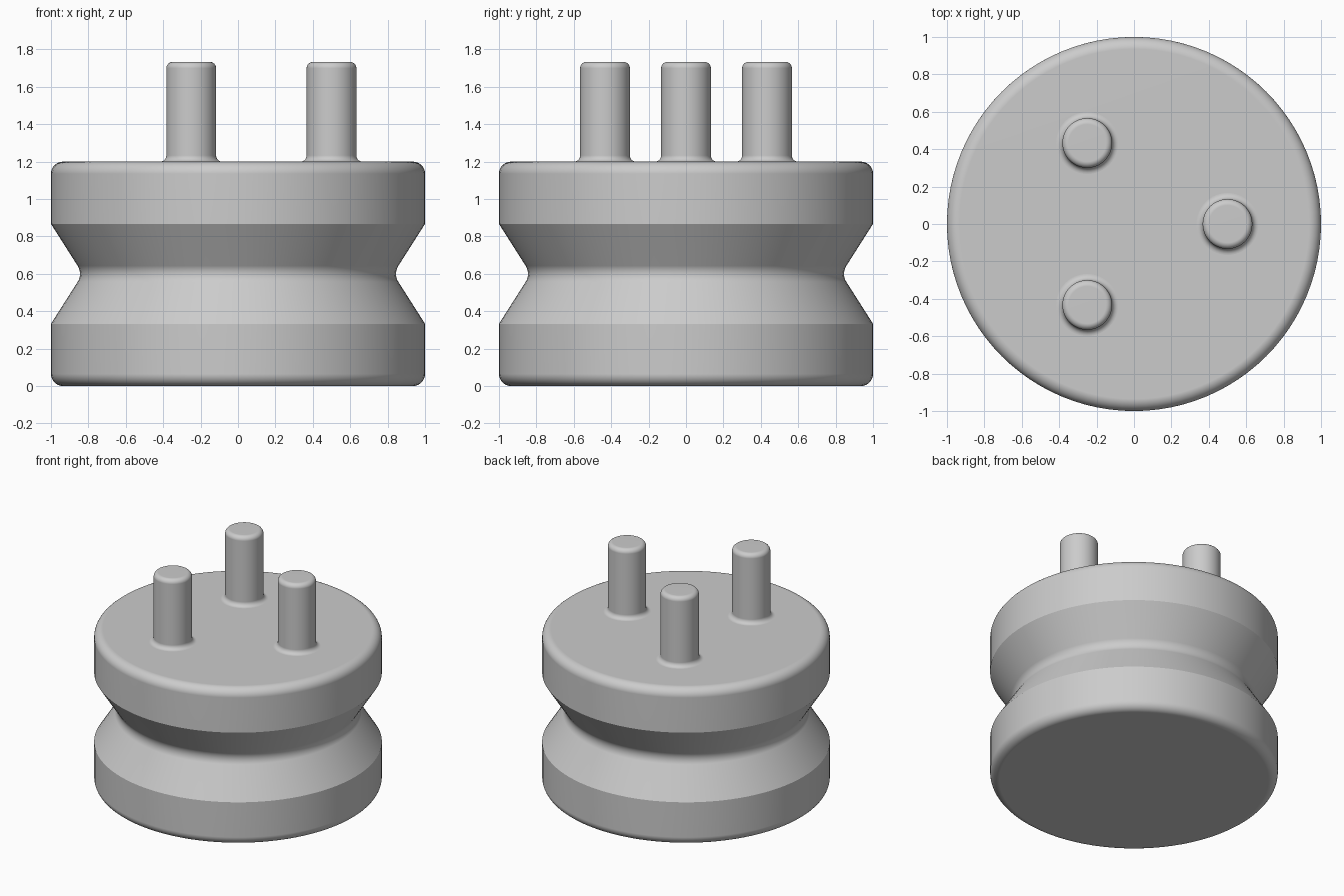
import bpy
import bmesh
from math import sin, cos, tan, pi, radians, atan2
from mathutils import Vector, Matrix

cube = bpy.data.objects.get("Cube")
if cube:
    bpy.data.objects.remove(cube, do_unlink=True)

grey = bpy.data.materials.new("plain_grey")
grey.use_nodes = True
COLOUR = (0.6, 0.6, 0.6, 1)
grey.diffuse_color = COLOUR
grey.node_tree.nodes["Principled BSDF"].inputs["Base Color"].default_value = COLOUR


def rounded(prev, corner, nxt, radius, steps=8):
    """Points of a tangent arc that rounds a profile corner."""
    p, c, n = Vector(prev), Vector(corner), Vector(nxt)
    a, b = (p - c).normalized(), (n - c).normalized()
    half = a.angle(b) / 2
    centre = c + (a + b).normalized() * (radius / sin(half))
    start = c + a * (radius / tan(half)) - centre
    end = c + b * (radius / tan(half)) - centre
    t0 = atan2(start.y, start.x)
    sweep = (atan2(end.y, end.x) - t0 + pi) % (2 * pi) - pi
    angles = [t0 + sweep * i / steps for i in range(steps + 1)]
    return [centre + radius * Vector((cos(t), sin(t))) for t in angles]


def profile(points):
    """Expand (r, z, fillet) points into a polyline."""
    out = []
    for i, (r, z, fillet) in enumerate(points):
        if fillet:
            out += rounded(points[i - 1][:2], (r, z), points[i + 1][:2], fillet)
        else:
            out.append(Vector((r, z)))
    return out


def lathe(name, points, segments, location=(0, 0, 0)):
    """Revolve a profile around z, smooth between the sharp edges."""
    bm = bmesh.new()
    verts = [bm.verts.new((p.x, 0, p.y)) for p in profile(points)]
    edges = [bm.edges.new(pair) for pair in zip(verts, verts[1:])]
    bmesh.ops.spin(bm, geom=verts + edges, cent=(0, 0, 0), axis=(0, 0, 1),
                   angle=2 * pi, steps=segments)
    bmesh.ops.remove_doubles(bm, verts=bm.verts[:], dist=1e-4)
    bmesh.ops.recalc_face_normals(bm, faces=bm.faces[:])
    if sum(f.normal.dot(f.calc_center_median()) for f in bm.faces) < 0:
        bmesh.ops.reverse_faces(bm, faces=bm.faces[:])
    mesh = bpy.data.meshes.new(name)
    bm.to_mesh(mesh)
    bm.free()
    mesh.materials.append(grey)
    obj = bpy.data.objects.new(name, mesh)
    obj.location = location
    bpy.context.collection.objects.link(obj)
    bpy.ops.object.select_all(action='DESELECT')
    obj.select_set(True)
    bpy.context.view_layer.objects.active = obj
    bpy.ops.object.shade_smooth_by_angle(angle=radians(25))
    weighted = obj.modifiers.new("even_shading", 'WEIGHTED_NORMAL')
    weighted.keep_sharp = True
    return obj


# Round body with a V groove around its middle
HEIGHT = 1.2
lathe("grooved_body", [
    (0, 0, 0), (1, 0, 0.065), (1, 0.333, 0), (0.83, 0.6, 0.08),
    (1, 0.867, 0), (1, HEIGHT, 0.065), (0, HEIGHT, 0)], 96)

# Three upright pins with a flared foot and a softened top
PIN_HEIGHT, PIN_RADIUS, FILLET = 0.533, 0.133, 0.033
for i in range(3):
    spot = Matrix.Rotation(radians(120 * i), 3, 'Z') @ Vector((0.5, 0, HEIGHT))
    lathe(f"pin_{i + 1}", [
        (PIN_RADIUS + FILLET + 0.002, 0, 0), (PIN_RADIUS, 0, FILLET),
        (PIN_RADIUS, PIN_HEIGHT, FILLET), (0, PIN_HEIGHT, 0)], 48, spot)
